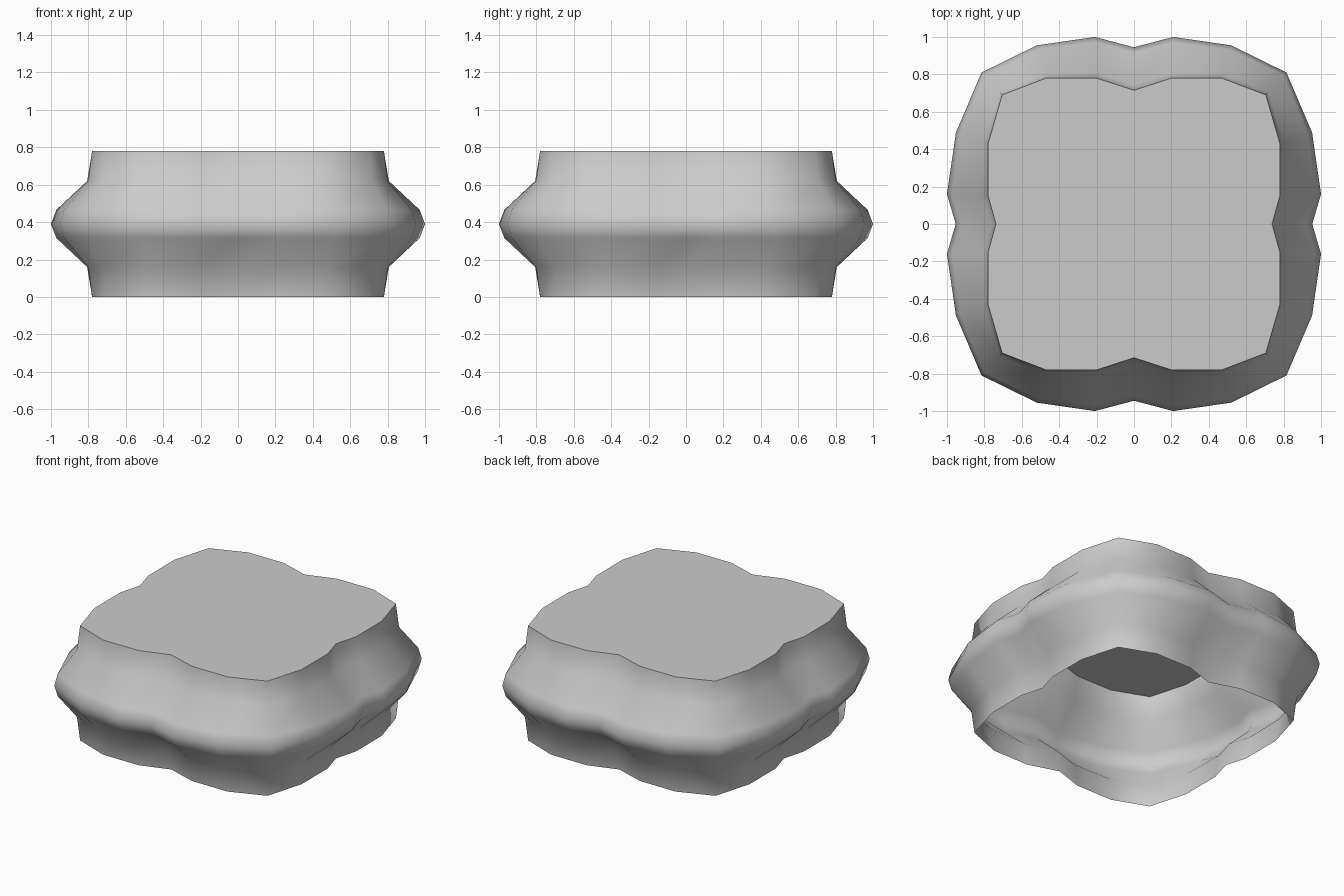
import bpy, bmesh, math

if "Cube" in bpy.data.objects:
    bpy.data.objects.remove(bpy.data.objects["Cube"])

# Quarter outlines (back centre notch -> right centre notch): rim and bulge
RIM = [(0, .715), (.2, .78), (.47, .78), (.705, .69), (.78, .43), (.78, .15), (.738, 0)]
BULGE = [(0, .945), (.21, 1.0), (.52, .955), (.815, .81), (.952, .49), (1.0, .16), (.953, 0)]
# Side profile: height, blend from rim outline to bulge outline
PROFILE = [(0, 0), (.16, .12), (.315, .87), (.39, 1), (.465, .87), (.62, .12), (.78, 0)]


def full_outline(quarter):
    """Mirror a quarter outline into a closed loop."""
    half = quarter + [(x, -y) for x, y in reversed(quarter[:-1])]
    return half + [(-x, y) for x, y in reversed(half[1:-1])]


rim, bulge = full_outline(RIM), full_outline(BULGE)
bm = bmesh.new()

# Wall rings
rings = []
for z, t in PROFILE:
    rings.append([bm.verts.new((a[0] + (b[0] - a[0]) * t, a[1] + (b[1] - a[1]) * t, z))
                  for a, b in zip(rim, bulge)])
n = len(rim)
for low, high in zip(rings, rings[1:]):
    for i in range(n):
        j = (i + 1) % n
        bm.faces.new((low[j], low[i], high[i], high[j]))

# Flat top; the bottom stays open
bm.faces.new(list(reversed(rings[-1])))
bm.normal_update()

mesh = bpy.data.meshes.new("cushion_shell")
bm.to_mesh(mesh)
bm.free()
shell = bpy.data.objects.new("cushion_shell", mesh)
bpy.context.collection.objects.link(shell)
bpy.context.view_layer.objects.active = shell
shell.select_set(True)
bpy.ops.object.shade_smooth_by_angle(angle=math.radians(60))
